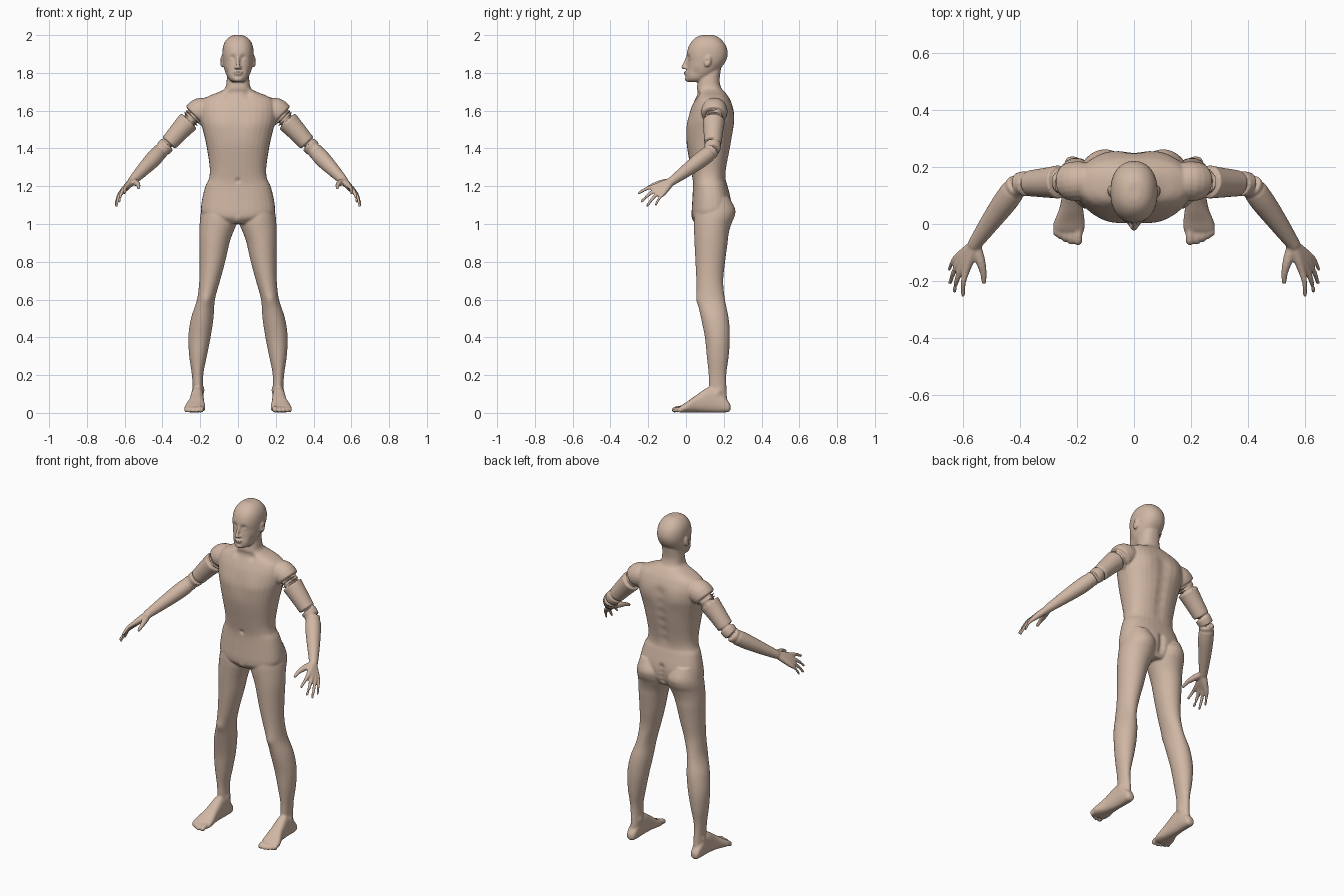
import bpy, bmesh, math
from mathutils import Vector, Matrix

bm = bmesh.new()


def spline(rows, steps=5):
    """Catmull-Rom interpolation of a list of number rows."""
    rows = [Vector(r) for r in rows]
    out = []
    for i in range(len(rows) - 1):
        p0, p1, p2 = rows[max(i - 1, 0)], rows[i], rows[i + 1]
        p3 = rows[min(i + 2, len(rows) - 1)]
        for s in range(steps):
            t = s / steps
            out.append(0.5 * (2 * p1 + (p2 - p0) * t + (2 * p0 - 5 * p1 + 4 * p2 - p3) * t * t
                              + (3 * p1 - p0 - 3 * p2 + p3) * t ** 3))
    return out + [rows[-1]]


def loft(rings, power=2.0, n=32):
    """Closed skin over rings given as (centre, half axis u, half axis v)."""
    loops = []
    for c, u, v in rings:
        loop = []
        for k in range(n):
            a = 2 * math.pi * k / n
            ca, sa = math.cos(a), math.sin(a)
            loop.append(bm.verts.new(c + u * math.copysign(abs(ca) ** (2 / power), ca)
                                     + v * math.copysign(abs(sa) ** (2 / power), sa)))
        loops.append(loop)
    for a, b in zip(loops, loops[1:]):
        for k in range(n):
            bm.faces.new((a[k], a[(k + 1) % n], b[(k + 1) % n], b[k]))
    bm.faces.new(loops[0][::-1])
    bm.faces.new(loops[-1])


def stack(rows, power=2.0, along_y=False):
    """Loft of slices: (level, x0, x1, lo, hi), level along z or along y."""
    rings = []
    for l, x0, x1, lo, hi in spline(rows):
        mx, mid, h = (x0 + x1) / 2, (lo + hi) / 2, (hi - lo) / 2
        c = Vector((mx, l, mid)) if along_y else Vector((mx, mid, l))
        v = Vector((0, 0, h)) if along_y else Vector((0, h, 0))
        rings.append((c, Vector(((x1 - x0) / 2, 0, 0)), v))
    loft(rings, power)


def blob(c, r, tilt=0):
    m = Matrix.Translation(c) @ Matrix.Rotation(tilt, 4, 'X') @ Matrix.Diagonal((*r, 1))
    bmesh.ops.create_uvsphere(bm, u_segments=20, v_segments=12, radius=1, matrix=m)


def limb(rows):
    """Round tube through (x, y, z, radius) with round ends."""
    pts = spline(rows)
    rings = []
    for i, p in enumerate(pts):
        t = (pts[min(i + 1, len(pts) - 1)] - pts[max(i - 1, 0)]).xyz.normalized()
        u = t.orthogonal().normalized()
        rings.append((p.xyz, u * p.w, t.cross(u) * p.w))
    loft(rings, n=20)
    for p in (pts[0], pts[-1]):
        blob(p.xyz, (p.w,) * 3)


def sym(rows):
    return [(z, -w, w, f, b) for z, f, b, w in rows]


# torso and neck: level, front, back, half width
stack(sym([(1.82, .075, .185, .054), (1.76, .064, .178, .06), (1.72, .058, .187, .068),
           (1.70, .062, .205, .098), (1.68, .058, .22, .15), (1.655, .046, .235, .19),
           (1.61, .026, .25, .204), (1.55, .011, .253, .2), (1.5, .004, .25, .187),
           (1.42, .004, .238, .168), (1.3, .024, .215, .15), (1.24, .034, .21, .154),
           (1.2, .037, .22, .173), (1.12, .033, .24, .192), (1.06, .03, .238, .194),
           (1.03, .035, .228, .16), (1.0, .06, .21, .07)]), 2.4)
blob((0, .062, 1.04), (.035, .033, .035))

# head
stack(sym([(2.0, .085, .145, .022), (1.99, .057, .17, .046), (1.97, .033, .193, .066),
           (1.94, .014, .213, .079), (1.9, .004, .221, .083), (1.86, .007, .21, .08),
           (1.82, .005, .18, .073), (1.79, 0, .15, .063), (1.765, 0, .12, .047),
           (1.752, .012, .09, .03)]), 2.2)

# nose, lips and chin
limb([(0, .008, 1.885, .008), (0, -.006, 1.85, .009), (0, -.013, 1.831, .012)])
blob((0, .002, 1.804), (.025, .014, .006))
blob((0, .003, 1.793), (.021, .014, .006))
blob((0, .011, 1.767), (.026, .017, .015))

# parts that exist on both sides
start = len(bm.verts)

blob((.011, -.001, 1.827), (.009, .012, .008))          # nostril
blob((.085, .115, 1.86), (.01, .018, .031), -.15)       # ear

# leg: level, inner, outer, front, back
stack([(1.14, .05, .175, .08, .23), (1.08, .012, .192, .05, .26), (1.04, .006, .2, .042, .257),
       (1.0, .008, .203, .041, .24), (.95, .028, .205, .043, .226), (.9, .045, .205, .045, .22),
       (.8, .068, .203, .05, .207), (.7, .095, .205, .055, .197), (.6, .122, .217, .06, .206),
       (.5, .13, .249, .08, .226), (.4, .145, .263, .1, .232), (.3, .165, .258, .11, .226),
       (.2, .184, .244, .12, .213), (.1, .184, .238, .122, .216), (.04, .188, .24, .13, .222)])

# foot: level along y, inner, outer, sole, top
stack([(.236, .203, .228, .018, .04), (.225, .19, .24, .005, .06), (.19, .184, .245, .002, .1),
       (.13, .182, .249, .002, .138), (.06, .179, .26, .003, .098), (.01, .173, .279, .002, .062),
       (-.02, .174, .284, .002, .043), (-.038, .182, .278, .004, .028)], 2.5, True)
for x, tip, r in ((.196, -.06, .015), (.221, -.062, .011), (.241, -.054, .0105),
                  (.259, -.044, .01), (.274, -.032, .01)):
    limb([(x, 0, .026, r), (x, (tip - .03) / 2, .022, r), (x, tip, r + .001, r)])

# arm
limb([(.14, .15, 1.6, .06), (.2, .15, 1.598, .07), (.25, .148, 1.555, .061),
      (.305, .145, 1.497, .053), (.365, .142, 1.43, .046), (.408, .134, 1.388, .042),
      (.45, .08, 1.342, .043), (.505, .005, 1.285, .035), (.558, -.07, 1.23, .0245)])

# hand: thumb, then four fingers from wrist over knuckle to tip
limb([(.552, -.08, 1.225, .018), (.538, -.13, 1.217, .017), (.528, -.17, 1.207, .012),
      (.526, -.203, 1.192, .009)])
for knuckle, tip, r in (((.588, -.163, 1.2), (.6, -.248, 1.165), .0095),
                        ((.603, -.155, 1.184), (.629, -.234, 1.12), .0095),
                        ((.615, -.14, 1.17), (.644, -.206, 1.096), .009),
                        ((.622, -.12, 1.162), (.648, -.16, 1.102), .008)):
    k, t, w = Vector(knuckle), Vector(tip), Vector((.56, -.075, 1.227))
    palm = w.lerp(k, .5)
    mid = k.lerp(t, .5) + Vector((.004, 0, .006))
    limb([(*w, .02), (*palm, .018), (*k, .0135), (*mid, r), (*t, r * .8)])

# mirror to the other side
bm.verts.ensure_lookup_table()
half = list(bm.verts)[start:]
chosen = set(half)
faces = [f for f in bm.faces if f.verts[0] in chosen]
copy = bmesh.ops.duplicate(bm, geom=half + faces)["geom"]
for e in copy:
    if isinstance(e, bmesh.types.BMVert):
        e.co.x *= -1
bmesh.ops.recalc_face_normals(bm, faces=bm.faces)

mesh = bpy.data.meshes.new("body")
bm.to_mesh(mesh)
bm.free()
body = bpy.data.objects.new("body", mesh)
bpy.context.collection.objects.link(body)

# fuse all parts into one soft skin
fuse = body.modifiers.new("fuse", 'REMESH')
fuse.mode = 'VOXEL'
fuse.voxel_size = .0052
soften = body.modifiers.new("soften", 'SMOOTH')
soften.factor = .5
soften.iterations = 5
skin = bpy.data.meshes.new_from_object(body.evaluated_get(bpy.context.evaluated_depsgraph_get()))
body.modifiers.clear()
body.data = skin

# sculpt dabs: centre, radius, push
dabs = [((.032, .002, 1.876), .017, (0, .015, 0)),       # eye socket
        ((.032, .012, 1.872), .011, (0, -.007, 0)),      # eyelid
        ((.096, .11, 1.864), .01, (-.007, 0, 0)),        # ear hollow
        ((.062, .05, 1.8), .025, (-.006, 0, 0)),         # cheek
        ((.085, .015, 1.53), .06, (0, -.006, 0)),        # chest
        ((.1, .25, 1.56), .06, (0, .008, 0)),            # shoulder blade
        ((.05, .06, 1.685), .02, (0, .008, 0)),          # collar hollow
        ((.168, .06, .6), .03, (0, -.006, 0)),           # kneecap
        ((.24, .17, .11), .018, (.007, 0, 0)),           # ankle
        ((.185, .17, .12), .018, (-.006, 0, 0)),
        ((0, .034, 1.23), .012, (0, .008, 0))]           # navel
dabs += [((0, .235, z), .03, (0, -.008, 0)) for z in (1.28, 1.34, 1.4, 1.46, 1.52, 1.58)]
dabs += [((0, .24, z), .018, (0, -.012, 0)) for z in (1.03, 1.06, 1.09, 1.12)]
dabs = [(Vector(c), r, Vector(p)) for c, r, p in dabs]
for v in skin.vertices:
    s = -1 if v.co.x < 0 else 1
    q = Vector((abs(v.co.x), v.co.y, v.co.z))
    for c, r, push in dabs:
        if abs(q.z - c.z) < 2 * r:
            d = (q - c).length_squared / (r * r)
            if d < 4:
                w = math.exp(-d)
                v.co += Vector((push.x * s, push.y, push.z)) * w

for p in skin.polygons:
    p.use_smooth = True
tan = bpy.data.materials.new("skin")
tan.diffuse_color = (.63, .47, .37, 1)
skin.materials.clear()
skin.materials.append(tan)
